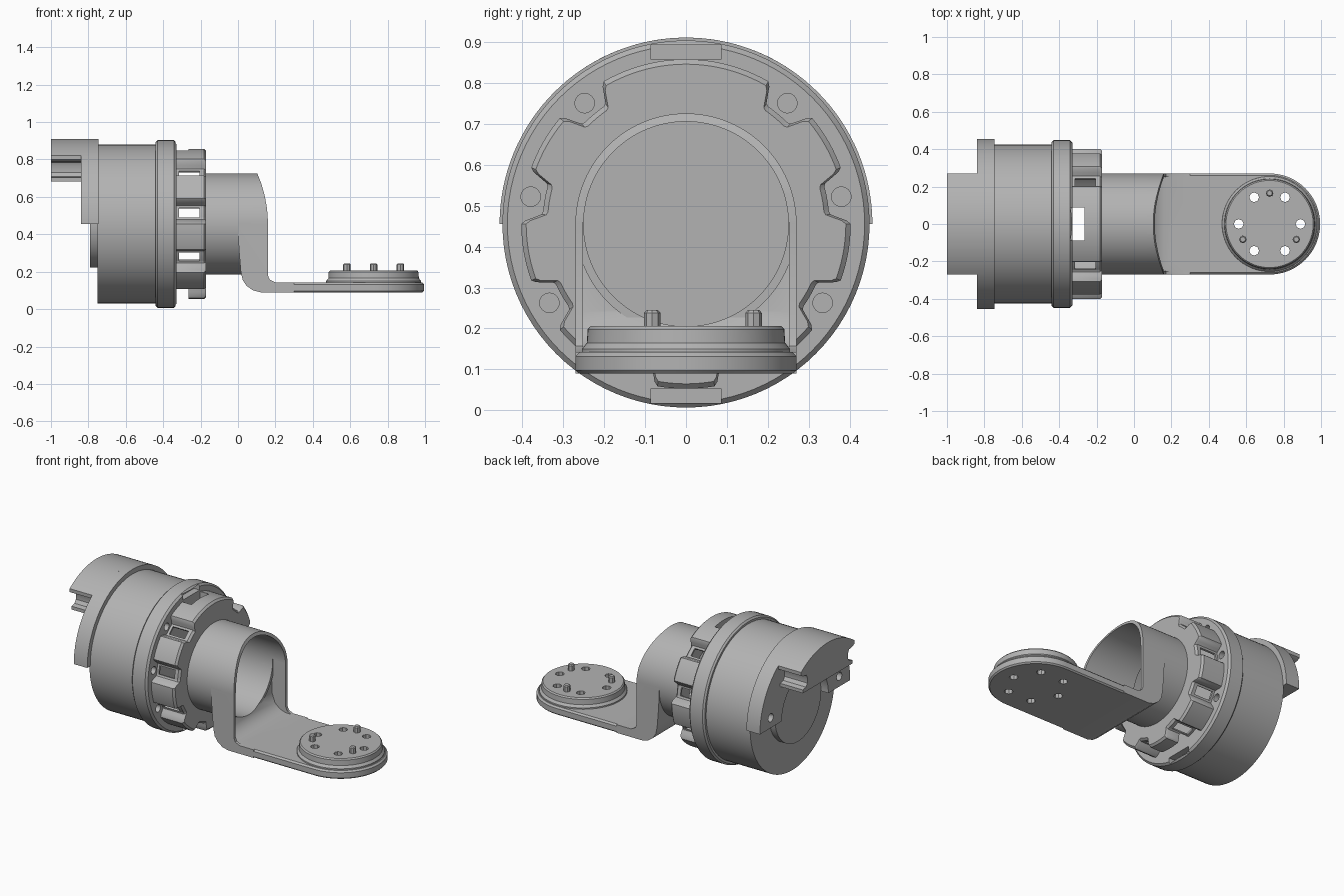
import bpy, bmesh
from math import sin, cos, radians, pi, hypot
from mathutils import Vector

if "Cube" in bpy.data.objects:
    bpy.data.objects.remove(bpy.data.objects["Cube"])

grey = bpy.data.materials.new("plain grey")
grey.use_nodes = True
colour = (0.45, 0.45, 0.45, 1)
grey.diffuse_color = colour
grey.node_tree.nodes["Principled BSDF"].inputs["Base Color"].default_value = colour

AXIS_Z = 0.455          # height of the main axis
DISC_X = 0.725          # centre of the pad on the arm
NOTCHES = [90 + s * a for s in (-1, 1) for a in (40, 80, 120, 160)]


def finish(name, bm):
    """Turn a bmesh into an object with the grey material."""
    bmesh.ops.recalc_face_normals(bm, faces=bm.faces)
    mesh = bpy.data.meshes.new(name)
    bm.to_mesh(mesh)
    bm.free()
    mesh.materials.append(grey)
    obj = bpy.data.objects.new(name, mesh)
    bpy.context.collection.objects.link(obj)
    return obj


def loft(name, rings):
    """Bridge matching rings of points and cap both ends."""
    bm = bmesh.new()
    loops = [[bm.verts.new(p) for p in ring] for ring in rings]
    n = len(loops[0])
    for a, b in zip(loops, loops[1:]):
        for i in range(n):
            j = (i + 1) % n
            bm.faces.new((a[i], a[j], b[j], b[i]))
    bm.faces.new(loops[0])
    bm.faces.new(loops[-1])
    return finish(name, bm)


def prism_x(name, pts, x0, x1):
    return loft(name, [[(x, y, z) for y, z in pts] for x in (x0, x1)])


def prism_y(name, pts, y0, y1):
    return loft(name, [[(x, y, z) for x, z in pts] for y in (y0, y1)])


def arc(r, a0, a1, n, cx=0.0, cy=0.0):
    return [(cx + r * cos(radians(a0 + (a1 - a0) * i / n)),
             cy + r * sin(radians(a0 + (a1 - a0) * i / n))) for i in range(n + 1)]


def circle(r, n, cx=0.0, cy=0.0):
    return arc(r, 0, 360, n, cx, cy)[:-1]


def lathe_x(name, profile, n=96):
    """Round solid on the main axis from (x, radius) pairs."""
    return loft(name, [[(x, y, z) for y, z in circle(r, n, 0, AXIS_Z)] for x, r in profile])


def lathe_z(name, profile, cx, cy, n):
    """Upright round solid from (z, radius) pairs."""
    return loft(name, [[(x, y, z) for x, y in circle(r, n, cx, cy)] for z, r in profile])


def box(name, x, y, z):
    return prism_x(name, [(y[0], z[0]), (y[1], z[0]), (y[1], z[1]), (y[0], z[1])], *x)


def radial_box(name, angle, x, r, width):
    """Box reaching outward from the main axis at an angle."""
    a = radians(angle)
    out, side = Vector((cos(a), sin(a))), Vector((-sin(a), cos(a)))
    mid = Vector((0, AXIS_Z))
    corners = [(r[0], -width), (r[1], -width), (r[1], width), (r[0], width)]
    return prism_x(name, [tuple(mid + out * u + side * v) for u, v in corners], *x)


def boolean(obj, tools, op="DIFFERENCE"):
    for tool in tools:
        mod = obj.modifiers.new("cut", "BOOLEAN")
        mod.operation, mod.solver, mod.object = op, "EXACT", tool
        bpy.context.view_layer.objects.active = obj
        bpy.ops.object.modifier_apply(modifier=mod.name)
        bpy.data.objects.remove(tool)


# Main drum and raised rim
lathe_x("drum", [(-0.75, 0.425), (-0.43, 0.425)])
rim = lathe_x("rim", [(-0.44, 0.438), (-0.43, 0.448), (-0.342, 0.448), (-0.33, 0.436)])
cuts = [radial_box("rim_notch", a, (-0.37, -0.3), (0.402, 0.437), 0.085) for a in (90, -90)]
for a in (50, 10, -30, 130, 170, 210):
    c = (0.385 * cos(radians(a)), AXIS_Z + 0.385 * sin(radians(a)))
    cuts.append(prism_x("screw_hole", circle(0.024, 16, *c), -0.37, -0.3))
boolean(rim, cuts)

# Rear boss
lathe_x("rear_boss", [(-0.79, 0.232), (-0.74, 0.232)])

# Half ring on the rear
half = arc(0.455, 0, 180, 64, 0, AXIS_Z) + arc(0.235, 180, 0, 48, 0, AXIS_Z)
ring = prism_x("rear_half_ring", half, -0.84, -0.745)
boolean(ring, [prism_x("ring_hole", circle(0.026, 16, s * 0.345, AXIS_Z + 0.065), -0.9, -0.78)
               for s in (-1, 1)])

# Rear hood with a groove along each side
side = [(0.268, 0.80), (0.25, 0.79), (0.215, 0.785), (0.205, 0.765),
        (0.205, 0.73), (0.22, 0.71), (0.25, 0.703), (0.25, 0.682)]
top = arc(0.455, 53.8, 126.2, 40, 0, AXIS_Z)
prism_x("rear_hood", top + [(-y, z) for y, z in side] + side[::-1], -1.0, -0.80)


# Notched collar, hollow, with windows
def collar_radius(deg):
    near = min(abs((deg - a + 180) % 360 - 180) for a in NOTCHES)
    t = min(max((near - 5.5) / 4.5, 0), 1)
    return 0.350 + 0.052 * t * t * (3 - 2 * t)


rings = []
for x, inset in ((-0.335, 0), (-0.182, 0), (-0.17, 0.012)):
    ring_pts = []
    for i in range(288):
        deg = i * 1.25
        r = collar_radius(deg) - inset
        ring_pts.append((x, r * cos(radians(deg)), AXIS_Z + r * sin(radians(deg))))
    rings.append(ring_pts)
collar = loft("notched_collar", rings)
cuts = [lathe_x("cavity", [(-0.4, 0.338), (-0.2, 0.338)]),
        lathe_x("bore", [(-0.25, 0.25), (-0.1, 0.25)])]
cuts += [radial_box("slot", a, (-0.315, -0.205), (0.30, 0.42), 0.026) for a in NOTCHES]
cuts += [radial_box("window", a, (-0.36, -0.265), (0.28, 0.5), 0.088) for a in (90, -90)]
boolean(collar, cuts)

# Tube
tube = lathe_x("tube", [(-0.18, 0.27), (0.07, 0.27)])
boolean(tube, [lathe_x("bore", [(-0.3, 0.25), (0.2, 0.25)])])

# Bracket: side outline crossed with an arch, then hollowed
outline = [(0.0, 0.74), (0.10, 0.74), (0.105, 0.72), (0.125, 0.67), (0.142, 0.61),
           (0.155, 0.54), (0.16, 0.47), (0.16, 0.18), (0.17, 0.157), (0.20, 0.142),
           (0.30, 0.142), (0.30, 0.09), (0.12, 0.09), (0.08, 0.10), (0.045, 0.125),
           (0.025, 0.155), (0.015, 0.20), (0.005, 0.32), (0.0, 0.42)]
bracket = prism_y("bracket", outline, -0.3, 0.3)
arch = arc(0.27, 0, 180, 48, 0, AXIS_Z) + [(-0.27, 0.0), (0.27, 0.0)]
pocket = [(0.055, 0.46), (0.065, 0.24), (0.085, 0.185), (0.12, 0.155), (0.16, 0.142),
          (0.4, 0.142), (0.4, 0.46)]
boolean(bracket, [prism_x("arch", arch, -0.2, 0.5)], "INTERSECT")
boolean(bracket, [lathe_x("bore", [(-0.3, 0.25), (0.6, 0.25)]),
                  prism_y("pocket", pocket, -0.252, 0.252)])

# Arm plate with a rounded end and softened edges
levels = []
for z, r in ((0.09, 0.262), (0.098, 0.27), (0.132, 0.27), (0.142, 0.26)):
    pts = arc(r, -90, 90, 48, DISC_X, 0)
    levels.append([(x, y, z) for x, y in pts + [(0.25, r), (0.25, -r)]])
arm = loft("arm_plate", levels)

# Round pad, drilled through together with the arm
pad = lathe_z("pad", [(0.13, 0.255), (0.15, 0.254), (0.165, 0.242), (0.198, 0.24), (0.206, 0.233)],
              DISC_X, 0, 72)
for part in (arm, pad):
    boolean(part, [lathe_z("hole", [(0, 0.026), (0.4, 0.026)], x, y, 8)
                   for x, y in circle(0.165, 6, DISC_X, 0)])

# Three locating pins
for i, a in enumerate((90, 210, 330)):
    lathe_z(f"pin_{i + 1}", [(0.19, 0.02), (0.238, 0.02), (0.245, 0.014)],
            DISC_X + 0.165 * cos(radians(a)), 0.165 * sin(radians(a)), 8)

# Smooth shading with sharp edges kept
for obj in bpy.context.collection.objects:
    if obj.type == "MESH" and obj.data.materials and obj.data.materials[0] == grey:
        obj.select_set(True)
        bpy.context.view_layer.objects.active = obj
bpy.ops.object.shade_smooth_by_angle(angle=radians(30))
